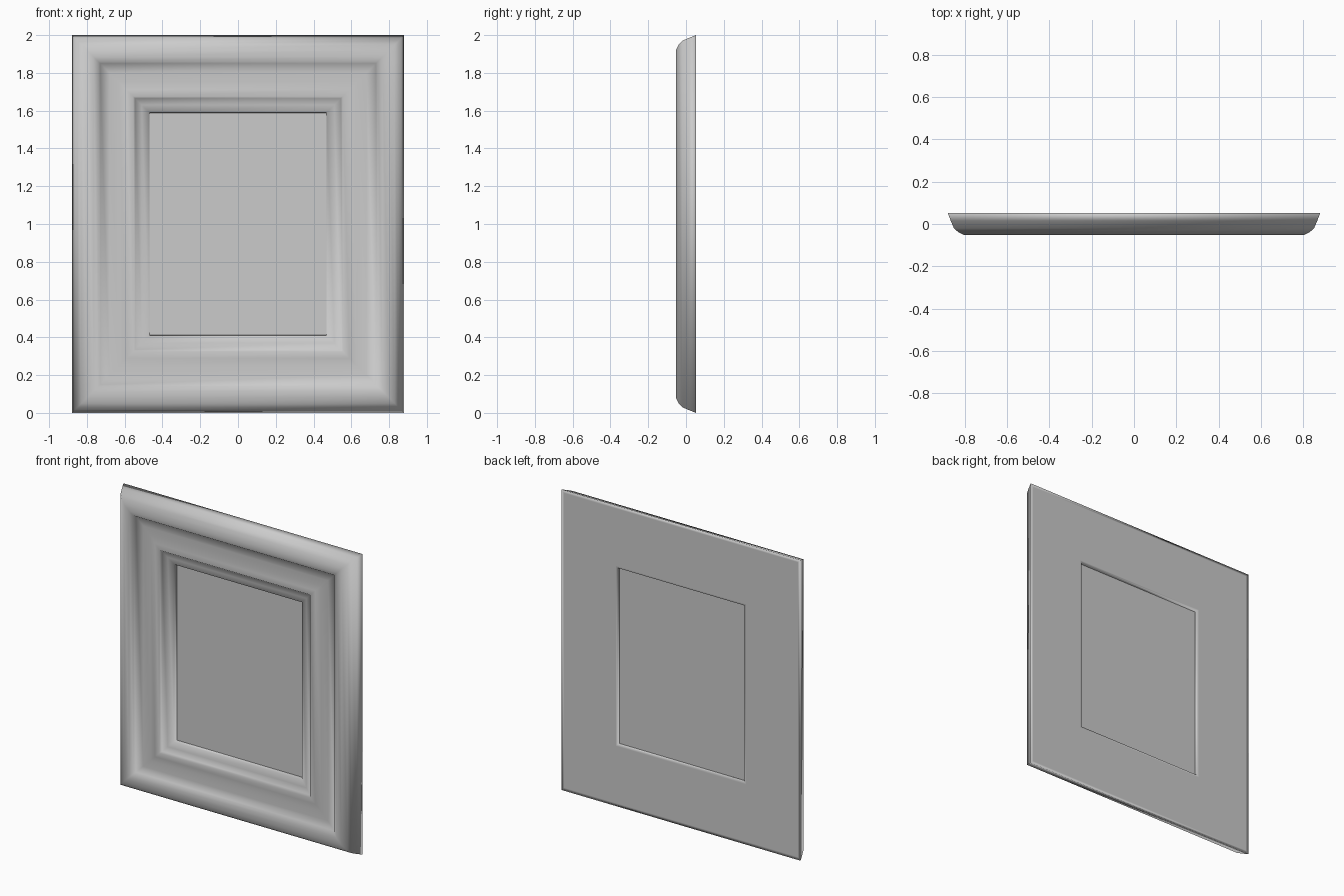
import bpy, bmesh

cube = bpy.data.objects.get("Cube")
if cube:
    bpy.data.objects.remove(cube, do_unlink=True)

HALF_W, HALF_H, HALF_D = 0.88, 1.0, 0.053

grey = bpy.data.materials.new("plain grey")
grey.use_nodes = True
colour = (0.6, 0.6, 0.6, 1)
grey.diffuse_color = colour
grey.node_tree.nodes["Principled BSDF"].inputs["Base Color"].default_value = colour


def ring(bm, margin, y):
    """Rectangle of four vertices set in from the outer edge."""
    x, z = HALF_W - margin, HALF_H - margin
    return [bm.verts.new((sx * x, y, HALF_H + sz * z))
            for sx, sz in ((-1, -1), (1, -1), (1, 1), (-1, 1))]


def finish(bm, name):
    bmesh.ops.recalc_face_normals(bm, faces=bm.faces)
    mesh = bpy.data.meshes.new(name)
    bm.to_mesh(mesh)
    bm.free()
    mesh.materials.append(grey)
    mesh.shade_smooth()
    obj = bpy.data.objects.new(name, mesh)
    bpy.context.collection.objects.link(obj)
    return obj


# Moulding section: inset from the outer edge, depth
section = [
    (0.0, HALF_D), (0.015, 0.015), (0.03, -0.02), (0.05, -0.038), (0.08, -HALF_D),
    (0.115, -HALF_D), (0.14, -0.045), (0.15, -0.03),     # outer roll
    (0.2, -0.025), (0.25, -0.022), (0.29, -0.03),        # shallow cove
    (0.325, -0.034), (0.335, -0.02), (0.37, -0.01),      # inner bead
    (0.41, 0.0), (0.412, 0.03), (0.412, HALF_D),         # lip and rebate
    (0.4, HALF_D), (0.02, HALF_D),                       # back
]

bm = bmesh.new()
rings = [ring(bm, m, y) for m, y in section]
for a, b in zip(rings, rings[1:] + rings[:1]):
    for i in range(4):
        j = (i + 1) % 4
        bm.faces.new((a[i], a[j], b[j], b[i]))
finish(bm, "frame_moulding")

# Flat panel seated in the rebate
bm = bmesh.new()
front, back = ring(bm, 0.41, 0.026), ring(bm, 0.41, 0.032)
bm.faces.new(front)
bm.faces.new(back)
for i in range(4):
    j = (i + 1) % 4
    bm.faces.new((front[i], front[j], back[j], back[i]))
panel = finish(bm, "picture_panel")
panel.data.shade_flat()
